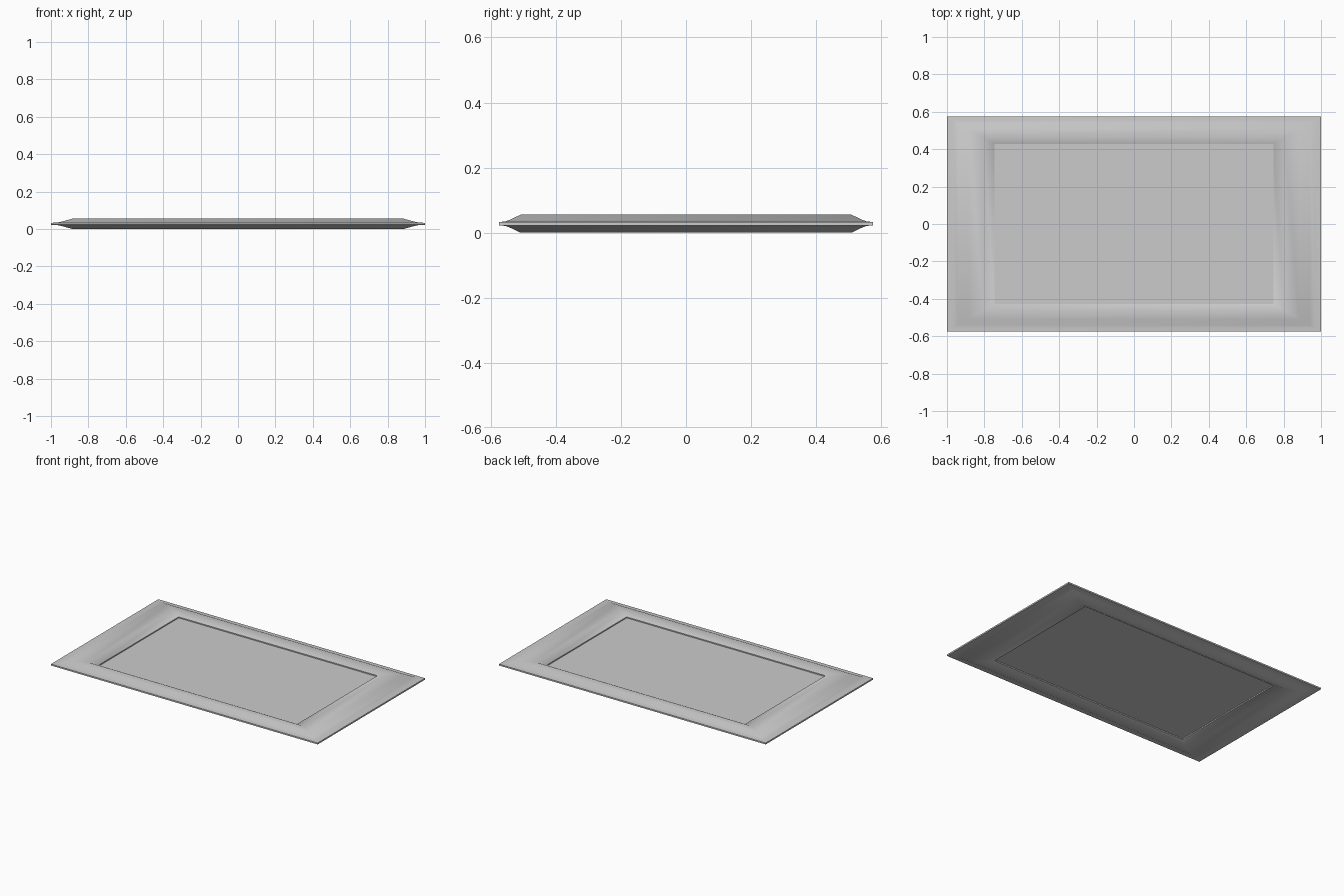
import bpy, bmesh

if "Cube" in bpy.data.objects:
    bpy.data.objects.remove(bpy.data.objects["Cube"])

HALF_X, HALF_Y, MID = 1.0, 0.575, 0.0275
WALL, PANEL = 0.745, 0.0025

# Half cross-section of the moulding: (fraction of outline, height from mid plane)
half = [(1.0, 0.005), (0.965, 0.007), (0.94, 0.0125), (0.885, 0.0275),
        (0.805, 0.0275), (WALL, 0.010)]
profile = half + [(s, -h) for s, h in reversed(half)]


def make_object(name, bm):
    bmesh.ops.recalc_face_normals(bm, faces=bm.faces)
    mesh = bpy.data.meshes.new(name)
    bm.to_mesh(mesh)
    bm.free()
    obj = bpy.data.objects.new(name, mesh)
    bpy.context.collection.objects.link(obj)
    bpy.ops.object.select_all(action='DESELECT')
    obj.select_set(True)
    bpy.context.view_layer.objects.active = obj
    bpy.ops.object.shade_smooth_by_angle(angle=0.6)
    return obj


# Moulded frame: the cross-section swept around a rectangle
bm = bmesh.new()
rings = [[bm.verts.new((sx * s * HALF_X, sy * s * HALF_Y, MID + h))
          for sx, sy in ((-1, -1), (1, -1), (1, 1), (-1, 1))]
         for s, h in profile]
for i, ring in enumerate(rings):
    nxt = rings[(i + 1) % len(rings)]
    for k in range(4):
        j = (k + 1) % 4
        bm.faces.new((ring[k], ring[j], nxt[j], nxt[k]))
make_object("moulded_frame", bm)

# Thin recessed panel, visible from both sides
bm = bmesh.new()
bmesh.ops.create_cube(bm, size=2)
for v in bm.verts:
    v.co = (v.co.x * WALL * HALF_X, v.co.y * WALL * HALF_Y, MID + v.co.z * PANEL)
make_object("recessed_panel", bm)
